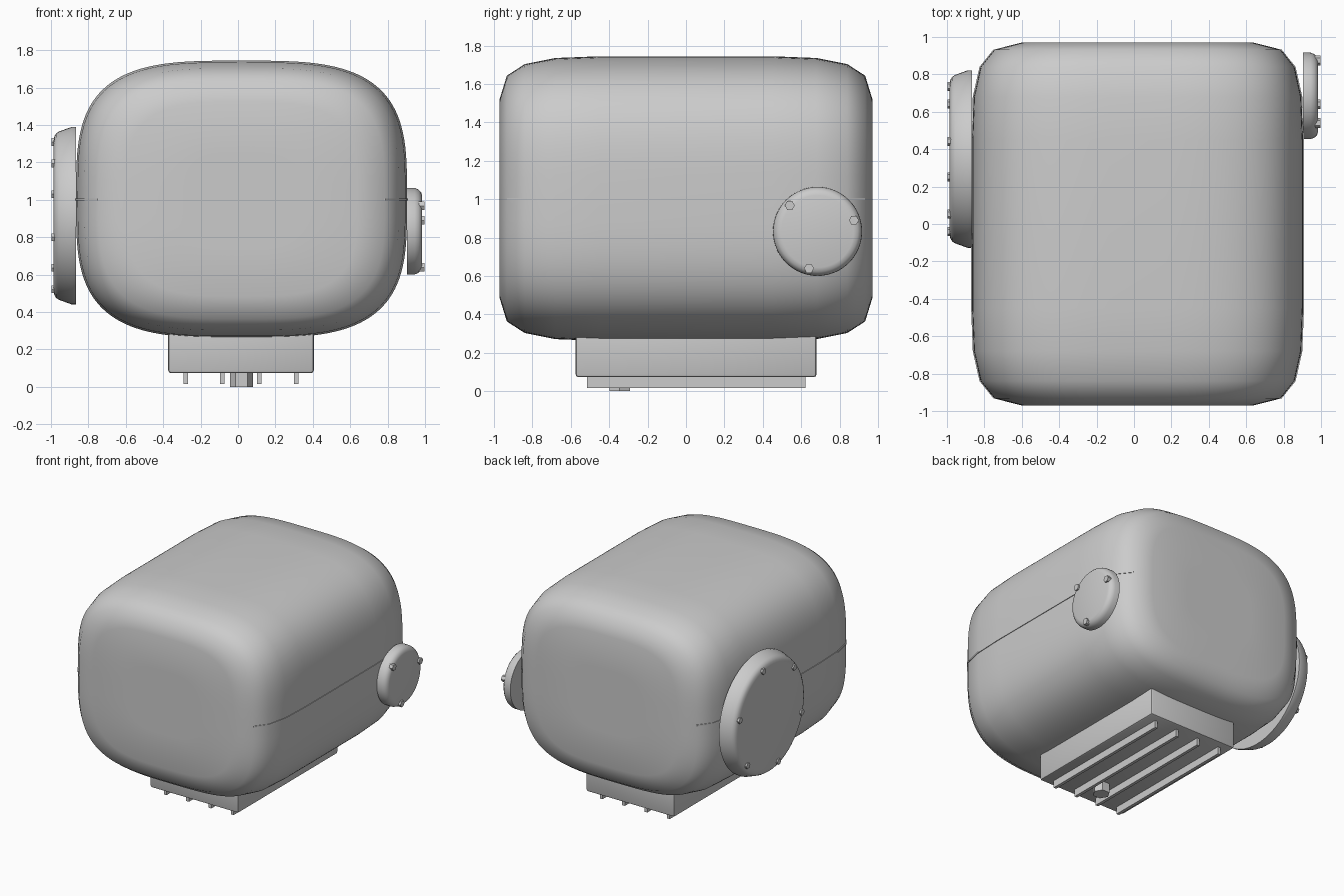
import bpy, bmesh
from math import sin, cos, pi, radians, copysign
from mathutils import Vector

if "Cube" in bpy.data.objects:
    bpy.data.objects.remove(bpy.data.objects["Cube"])

CX, CZ = 0.019, 1.003      # axis of the housing


def finish(name, bm, angle=35):
    bmesh.ops.recalc_face_normals(bm, faces=bm.faces)
    me = bpy.data.meshes.new(name)
    bm.to_mesh(me)
    bm.free()
    ob = bpy.data.objects.new(name, me)
    bpy.context.collection.objects.link(ob)
    bpy.context.view_layer.objects.active = ob
    ob.select_set(True)
    bpy.ops.object.shade_smooth_by_angle(angle=radians(angle))
    ob.select_set(False)
    return ob


def loft(name, rings, angle=35):
    """Skin a list of equal-length point rings and cap both ends."""
    bm = bmesh.new()
    loops = [[bm.verts.new(p) for p in ring] for ring in rings]
    n = len(loops[0])
    for a, b in zip(loops, loops[1:]):
        for i in range(n):
            j = (i + 1) % n
            bm.faces.new((a[i], a[j], b[j], b[i]))
    bm.faces.new(loops[0])
    bm.faces.new(loops[-1])
    return finish(name, bm, angle)


def box(name, x0, x1, y0, y1, z0, z1, bevel=0.0):
    bm = bmesh.new()
    bmesh.ops.create_cube(bm, size=1)
    for v in bm.verts:
        v.co = Vector(((x0 + x1) / 2 + v.co.x * (x1 - x0),
                       (y0 + y1) / 2 + v.co.y * (y1 - y0),
                       (z0 + z1) / 2 + v.co.z * (z1 - z0)))
    if bevel:
        bmesh.ops.bevel(bm, geom=bm.edges[:], offset=bevel, segments=2,
                        profile=0.5, affect='EDGES')
    return finish(name, bm)


def disc_x(name, profile, y, z, sides=64, angle=35):
    """Round part along the x axis; profile holds (x, radius) pairs."""
    ang = [2 * pi * i / sides for i in range(sides)]
    return loft(name, [[(x, y + r * cos(a), z + r * sin(a)) for a in ang]
                       for x, r in profile], angle)


def bolts(name, count, start, ring_r, y, z, x0, x1, r):
    for k in range(count):
        a = radians(start) + 2 * pi * k / count
        disc_x(f"{name}_{k + 1}", [(x0, r), (x1, r)],
               y + ring_r * cos(a), z + ring_r * sin(a), sides=6)


def super_ring(y, hx, hz, n=3.4, count=128):
    pts = []
    for i in range(count):
        a = 2 * pi * i / count
        c, s = cos(a), sin(a)
        pts.append((CX + hx * copysign(abs(c) ** (2 / n), c), y,
                    CZ + hz * copysign(abs(s) ** (2 / n), s)))
    return pts


# housing: rounded block, (y, half width, half height) sections mirrored in y
half = [(0.970, 0.30, 0.25), (0.970, 0.62, 0.52), (0.933, 0.765, 0.64),
        (0.840, 0.84, 0.70), (0.680, 0.876, 0.732), (0.450, 0.885, 0.741)]
sections = half + [(-y, a, b) for y, a, b in reversed(half)]
loft("housing", [super_ring(*s) for s in sections], angle=60)

# parting seam: thin plate just proud of the housing sides
seam = [(y, a + 0.005) for y, a, b in sections if abs(y) < 0.95]
outline = [(CX + a, y) for y, a in seam] + [(CX - a, y) for y, a in reversed(seam)]
loft("parting_seam", [[(x, y, z) for x, y in outline] for z in (0.995, 1.007)])

# large left cover
disc_x("left_cover", [(-0.866, 0.475), (-0.888, 0.475), (-0.957, 0.450),
                      (-0.972, 0.440), (-0.982, 0.424), (-0.986, 0.400)],
       0.347, 0.915, angle=50)
bolts("left_cover_bolt", 6, 16.5, 0.405, 0.347, 0.915, -0.95, -0.998, 0.024)

# small right cover
disc_x("right_cover", [(0.904, 0.232), (0.945, 0.231), (0.965, 0.223),
                       (0.979, 0.209), (0.985, 0.188)], 0.685, 0.832, angle=50)
bolts("right_cover_bolt", 3, 17, 0.198, 0.685, 0.832, 0.95, 0.998, 0.026)

# sump with cooling fins underneath
box("sump", -0.373, 0.405, -0.575, 0.68, 0.073, 0.40, bevel=0.015)
for i in range(4):
    x = -0.28 + i * 0.197
    box(f"sump_fin_{i + 1}", x - 0.012, x + 0.012, -0.515, 0.622, 0.016, 0.09)

# hexagonal drain plug
hexagon = [(CX + 0.0625 * cos(k * pi / 3), -0.345 + 0.0625 * sin(k * pi / 3))
           for k in range(6)]
loft("drain_plug", [[(x, y, z) for x, y in hexagon] for z in (0.0, 0.09)])
